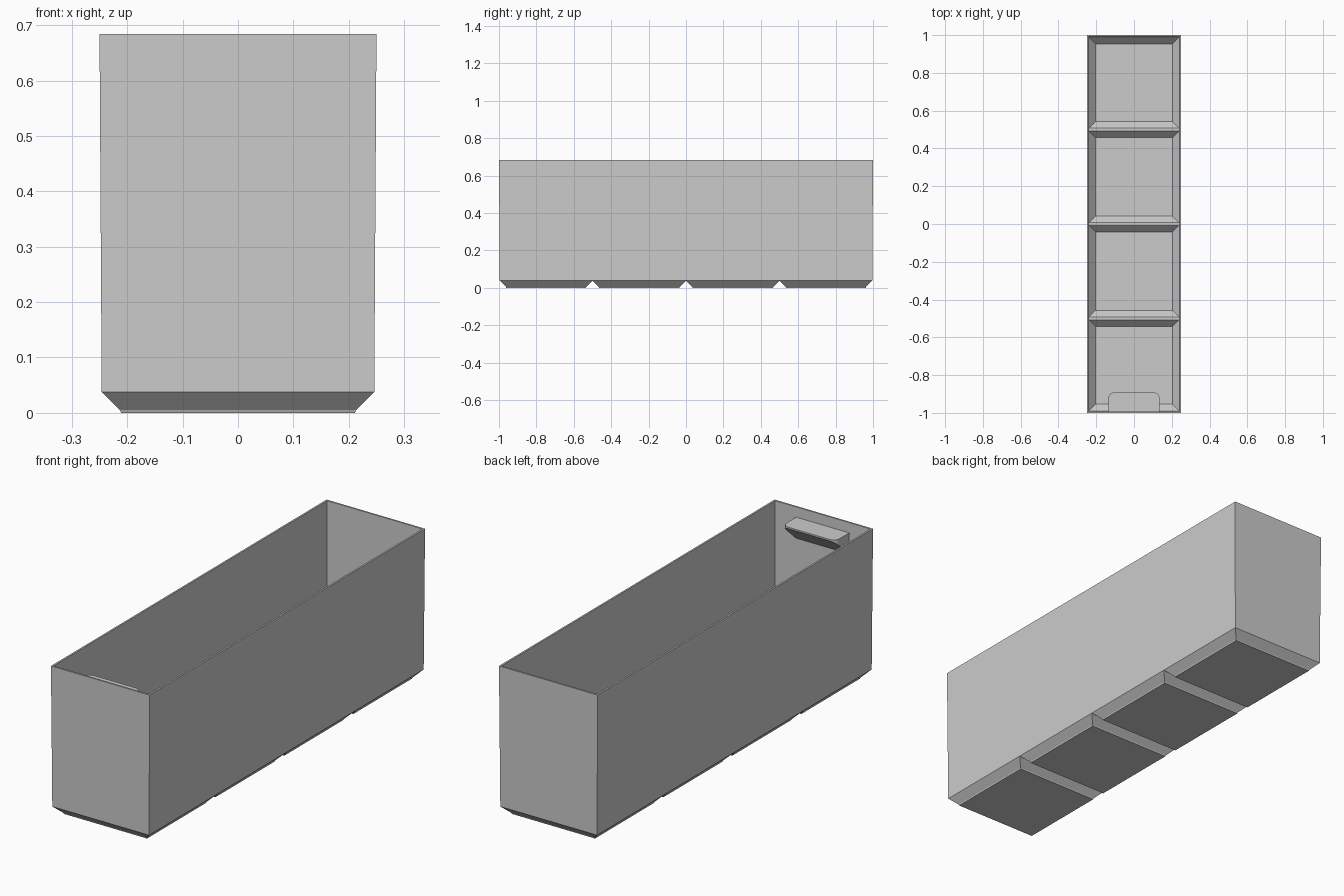
import bpy, bmesh, math

cube = bpy.data.objects.get("Cube")
if cube:
    bpy.data.objects.remove(cube, do_unlink=True)

gray = bpy.data.materials.new("light_gray_plastic")
gray.use_nodes = True
gray.diffuse_color = (0.6, 0.6, 0.6, 1)
gray.node_tree.nodes["Principled BSDF"].inputs["Base Color"].default_value = (0.6, 0.6, 0.6, 1)

HEIGHT, PITCH, CELLS = 0.684, 0.5, 4
BASE_Z, INNER_Z, FLOOR_Z = 0.038, 0.047, 0.01
WALL = 0.008


def ring(bm, x, y0, y1, z):
    """Rectangular loop of vertices at height z."""
    return [bm.verts.new(c) for c in ((-x, y0, z), (x, y0, z), (x, y1, z), (-x, y1, z))]


def loft(bm, a, b):
    """Join two loops with side faces."""
    n = len(a)
    for i in range(n):
        j = (i + 1) % n
        bm.faces.new((a[i], a[j], b[j], b[i]))


def make_object(name, bm):
    bmesh.ops.remove_doubles(bm, verts=bm.verts, dist=0.0001)
    bmesh.ops.recalc_face_normals(bm, faces=bm.faces)
    mesh = bpy.data.meshes.new(name)
    bm.to_mesh(mesh)
    bm.free()
    mesh.materials.append(gray)
    obj = bpy.data.objects.new(name, mesh)
    bpy.context.scene.collection.objects.link(obj)
    return obj


# Tapered thin walls with a flat rim
bm = bmesh.new()
outer_low = ring(bm, 0.246, -0.996, 0.996, BASE_Z)
outer_top = ring(bm, 0.25, -1, 1, HEIGHT)
inner_top = ring(bm, 0.25 - WALL, WALL - 1, 1 - WALL, HEIGHT)
inner_low = ring(bm, 0.246 - WALL, WALL - 0.996, 0.996 - WALL, INNER_Z)
for lower, upper in ((outer_low, outer_top), (outer_top, inner_top),
                     (inner_top, inner_low), (inner_low, outer_low)):
    loft(bm, lower, upper)
make_object("bin_walls", bm)

# Hollow chamfered feet: outside frustum, inside frustum and dividing ridge
for i in range(CELLS):
    y0 = max(-0.996, -1 + i * PITCH)
    y1 = min(0.996, -1 + (i + 1) * PITCH)
    bm = bmesh.new()

    def level(inset, z):
        return ring(bm, 0.246 - inset, y0 + inset, y1 - inset, z)

    loops = [level(0.035, 0), level(0.033, 0.005), level(0, BASE_Z),
             level(WALL, INNER_Z), level(0.042, FLOOR_Z)]
    for a, b in zip(loops, loops[1:]):
        loft(bm, a, b)
    bm.faces.new(loops[0])
    bm.faces.new(loops[-1])
    make_object(f"foot_{i + 1}", bm)

# Flat caps over the ridges between the feet
for i in range(1, CELLS):
    y = -1 + i * PITCH
    bm = bmesh.new()
    bm.faces.new(ring(bm, 0.238, y - WALL, y + WALL, INNER_Z))
    make_object(f"ridge_cap_{i}", bm)

# Label ledge: rounded outline on top, sloping underside down the front wall
TAB_X, TAB_BACK, TAB_FRONT, TAB_Z, R = 0.135, -0.993, -0.892, 0.637, 0.03
outline = [(-TAB_X, TAB_BACK), (TAB_X, TAB_BACK)]
for side, start in ((1, 0), (-1, 90)):
    for k in range(7):
        a = math.radians(start + 15 * k)
        outline.append((side * (TAB_X - R) + R * math.cos(a),
                        TAB_FRONT - R + R * math.sin(a)))
bm = bmesh.new()
top = [bm.verts.new((x, y, TAB_Z)) for x, y in outline]
bottom = [bm.verts.new((x, y, TAB_Z - 0.007 - 0.9 * (TAB_FRONT - y))) for x, y in outline]
loft(bm, bottom, top)
bm.faces.new(top)
bm.faces.new(bottom)
make_object("label_ledge", bm)
